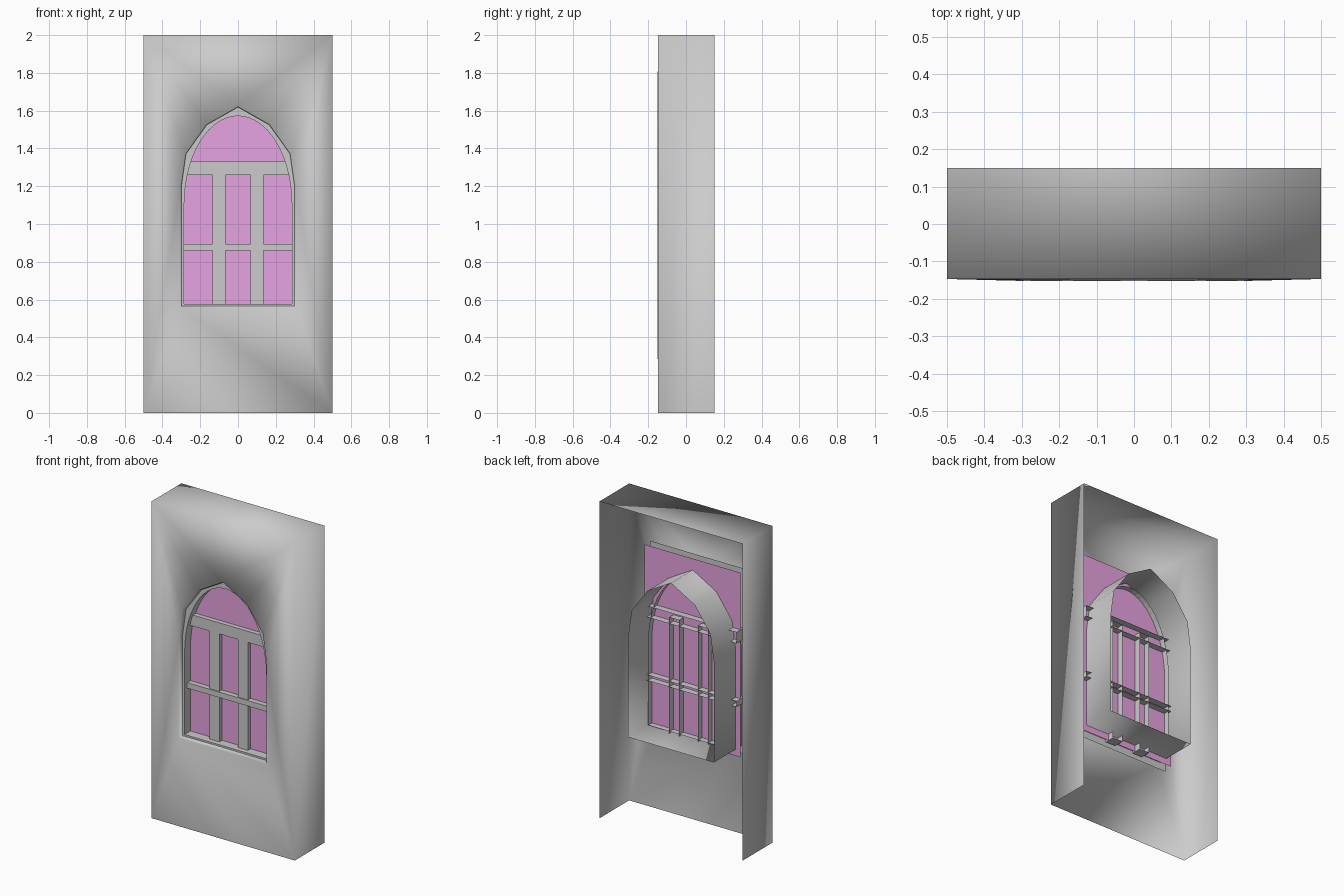
import bpy, bmesh, math

if "Cube" in bpy.data.objects:
    bpy.data.objects.remove(bpy.data.objects["Cube"])

FRONT, RIM, BACK = -0.147, -0.152, 0.15


def finish(bm, name, smooth=False, mat=None):
    bmesh.ops.recalc_face_normals(bm, faces=bm.faces)
    me = bpy.data.meshes.new(name)
    bm.to_mesh(me)
    bm.free()
    ob = bpy.data.objects.new(name, me)
    bpy.context.collection.objects.link(ob)
    for p in me.polygons:
        p.use_smooth = smooth
    if mat:
        me.materials.append(mat)
    return ob


def loop(bm, pts, y):
    """Closed loop of verts and edges from (x, z) points."""
    vs = [bm.verts.new((x, y, z)) for x, z in pts]
    es = [bm.edges.new((vs[i], vs[(i + 1) % len(vs)])) for i in range(len(vs))]
    return vs, es


def skirt(bm, a, b, skip=()):
    """Quads joining two matching loops."""
    n = len(a)
    for i in range(n):
        if i not in skip:
            j = (i + 1) % n
            bm.faces.new((a[i], a[j], b[j], b[i]))


def mirrored(half):
    """Right half profile, bottom to apex, mirrored into a full outline."""
    return half + [(-x, z) for x, z in reversed(half[:-1])]


def rect(x0, x1, z0, z1):
    return [(x0, z0), (x1, z0), (x1, z1), (x0, z1)]


outer = mirrored([(0.305, 0.56), (0.305, 1.2), (0.28, 1.375), (0.168, 1.53), (0, 1.625)])
lip = [(x * 0.982, 1.09 + (z - 1.09) * 0.988) for x, z in outer]
inner = mirrored([(0.285, 0.577)] + [
    (0.285 * math.cos(t), 1.1 + 0.472 * math.sin(t))
    for t in [math.pi / 2 * i / 14 for i in range(14)]] + [(0, 1.572)])

# Wall shell: front, sides and top, open at the back and bottom
bm = bmesh.new()
fv, fe = loop(bm, rect(-0.5, 0.5, 0, 2), FRONT)
hv, he = loop(bm, outer, RIM)
bmesh.ops.triangle_fill(bm, edges=fe + he, use_beauty=True, normal=(0, -1, 0))
bv = [bm.verts.new((v.co.x, BACK, v.co.z)) for v in fv]
skirt(bm, fv, bv, skip=(0,))
# Arched tunnel through the wall, with a small lip at the front
lv = [bm.verts.new((x, FRONT + 0.012, z)) for x, z in lip]
tv = [bm.verts.new((x, BACK, z)) for x, z in lip]
skirt(bm, hv, lv)
skirt(bm, lv, tv)
finish(bm, "wall", smooth=True)

# Window frame: flat plate with an arched opening and its reveal
bm = bmesh.new()
_, pe = loop(bm, rect(-0.34, 0.34, 0.52, 1.69), -0.125)
iv, ie = loop(bm, inner, -0.125)
bmesh.ops.triangle_fill(bm, edges=pe + ie, use_beauty=True, normal=(0, -1, 0))
rv = [bm.verts.new((x, -0.03, z)) for x, z in inner]
skirt(bm, iv, rv)
finish(bm, "window_frame")


# Glazing bars: channels open at the back
def bar(name, x0, x1, z0, z1, front, back=-0.025):
    bm = bmesh.new()
    a, _ = loop(bm, rect(x0, x1, z0, z1), front)
    b, _ = loop(bm, rect(x0, x1, z0, z1), back)
    bm.faces.new(a)
    skirt(bm, a, b)
    finish(bm, name)


for side, s in (("left", -1), ("right", 1)):
    bar("mullion_" + side, s * 0.1 - 0.035, s * 0.1 + 0.035, 0.525, 1.3, -0.093)
bar("top_rail", -0.335, 0.335, 1.26, 1.33, -0.096)
bar("middle_rail", -0.335, 0.335, 0.86, 0.895, -0.1)

# Glass pane
glass = bpy.data.materials.new("pink_glass")
glass.diffuse_color = (0.8, 0.37, 0.75, 1)
glass.use_nodes = True
glass.node_tree.nodes["Principled BSDF"].inputs["Base Color"].default_value = glass.diffuse_color
bm = bmesh.new()
gv, _ = loop(bm, rect(-0.335, 0.335, 0.525, 1.69), -0.067)
bm.faces.new(gv)
finish(bm, "glass", mat=glass)
